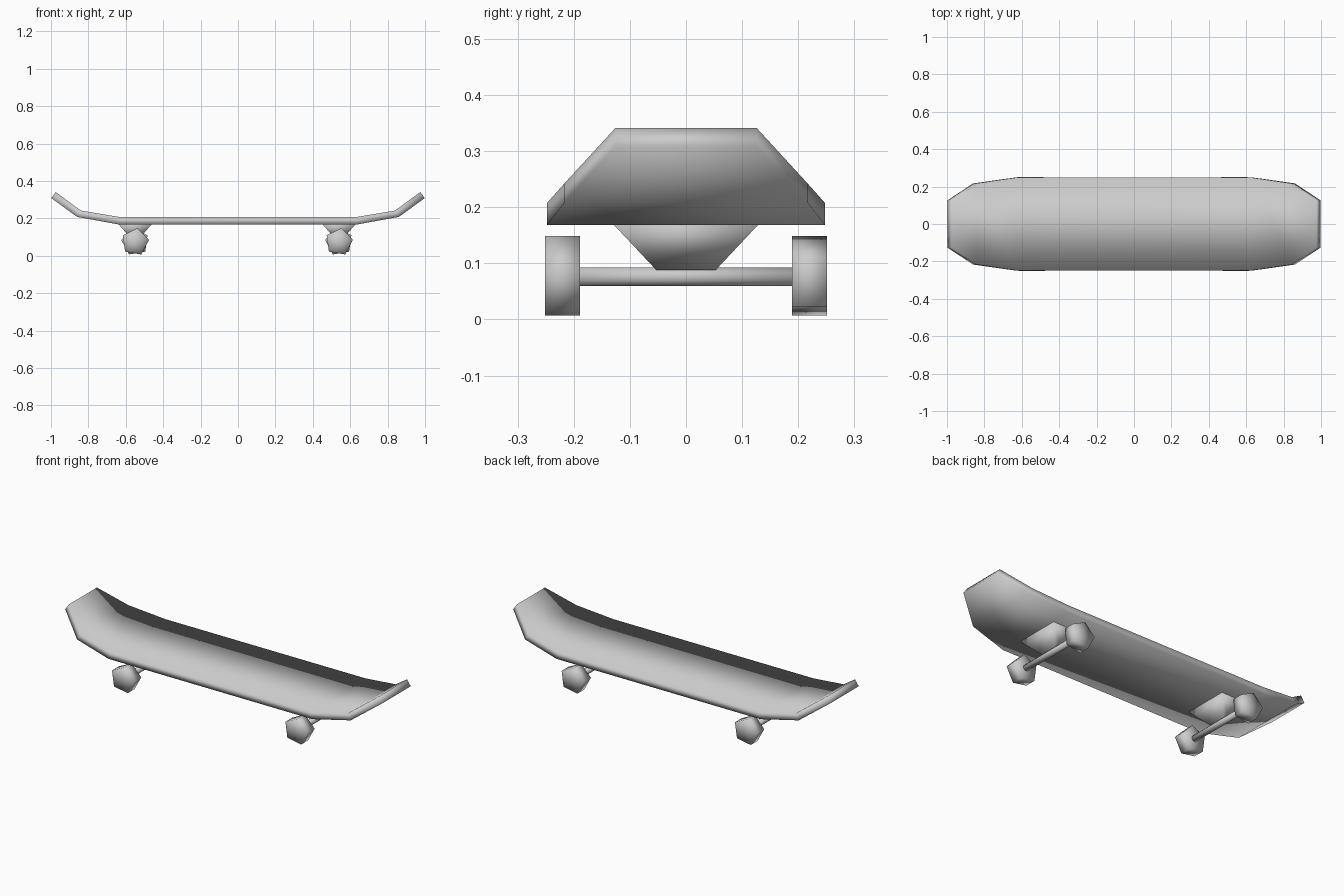
import bpy, bmesh, math
from mathutils import Matrix, Vector

cube = bpy.data.objects.get("Cube")
if cube:
    bpy.data.objects.remove(cube, do_unlink=True)

grey = bpy.data.materials.new("plain_grey")
grey.use_nodes = True
colour = (0.6, 0.6, 0.6, 1)
grey.diffuse_color = colour
grey.node_tree.nodes["Principled BSDF"].inputs["Base Color"].default_value = colour


def finish(name, bm):
    bmesh.ops.recalc_face_normals(bm, faces=bm.faces)
    mesh = bpy.data.meshes.new(name)
    bm.to_mesh(mesh)
    bm.free()
    mesh.materials.append(grey)
    mesh.shade_smooth()
    obj = bpy.data.objects.new(name, mesh)
    bpy.context.collection.objects.link(obj)
    return obj


def loft(name, rings):
    """Skin a row of four-sided rings and cap both ends."""
    bm = bmesh.new()
    rows = [[bm.verts.new(p) for p in ring] for ring in rings]
    for a, b in zip(rows, rows[1:]):
        for i in range(4):
            j = (i + 1) % 4
            bm.faces.new((a[i], a[j], b[j], b[i]))
    bm.faces.new(rows[0])
    bm.faces.new(rows[-1])
    return finish(name, bm)


def cylinder(name, radius, y0, y1, x, z, sides, turn, fan=False):
    bm = bmesh.new()
    bmesh.ops.create_cone(bm, cap_ends=True, cap_tris=fan, segments=sides,
                          radius1=radius, radius2=radius, depth=y1 - y0)
    place = (Matrix.Translation((x, (y0 + y1) / 2, z))
             @ Matrix.Rotation(math.radians(turn), 4, "Y")
             @ Matrix.Rotation(math.pi / 2, 4, "X"))
    bmesh.ops.transform(bm, matrix=place, verts=bm.verts)
    return finish(name, bm)


# Deck: half profile as bottom x, bottom z, top x, top z, half width
half = [(0.64, 0.168, 0.63, 0.207, 0.248),
        (0.86, 0.208, 0.84, 0.242, 0.217),
        (0.998, 0.308, 0.975, 0.341, 0.126)]
stations = [(-a, b, -c, d, w) for a, b, c, d, w in reversed(half)] + half
loft("deck", [[(bx, -w, bz), (bx, w, bz), (tx, w, tz), (tx, -w, tz)]
              for bx, bz, tx, tz, w in stations])

# Trucks and wheels at both ends
for end, x in (("right", -0.55), ("left", 0.54)):
    rings = []
    for z, hx, hy in ((0.17, 0.09, 0.13), (0.088, 0.018, 0.053)):
        rings.append([(x - hx, -hy, z), (x + hx, -hy, z),
                      (x + hx, hy, z), (x - hx, hy, z)])
    loft(end + "_truck", rings)
    cylinder(end + "_axle", 0.0175, -0.2, 0.2, x, 0.076, 8, 22.5)
    for side, y, turn in (("front", -0.22, 10), ("back", 0.22, -10)):
        cylinder(f"{end}_{side}_wheel", 0.075, y - 0.031, y + 0.031,
                 x, 0.0745, 5, turn, True)
